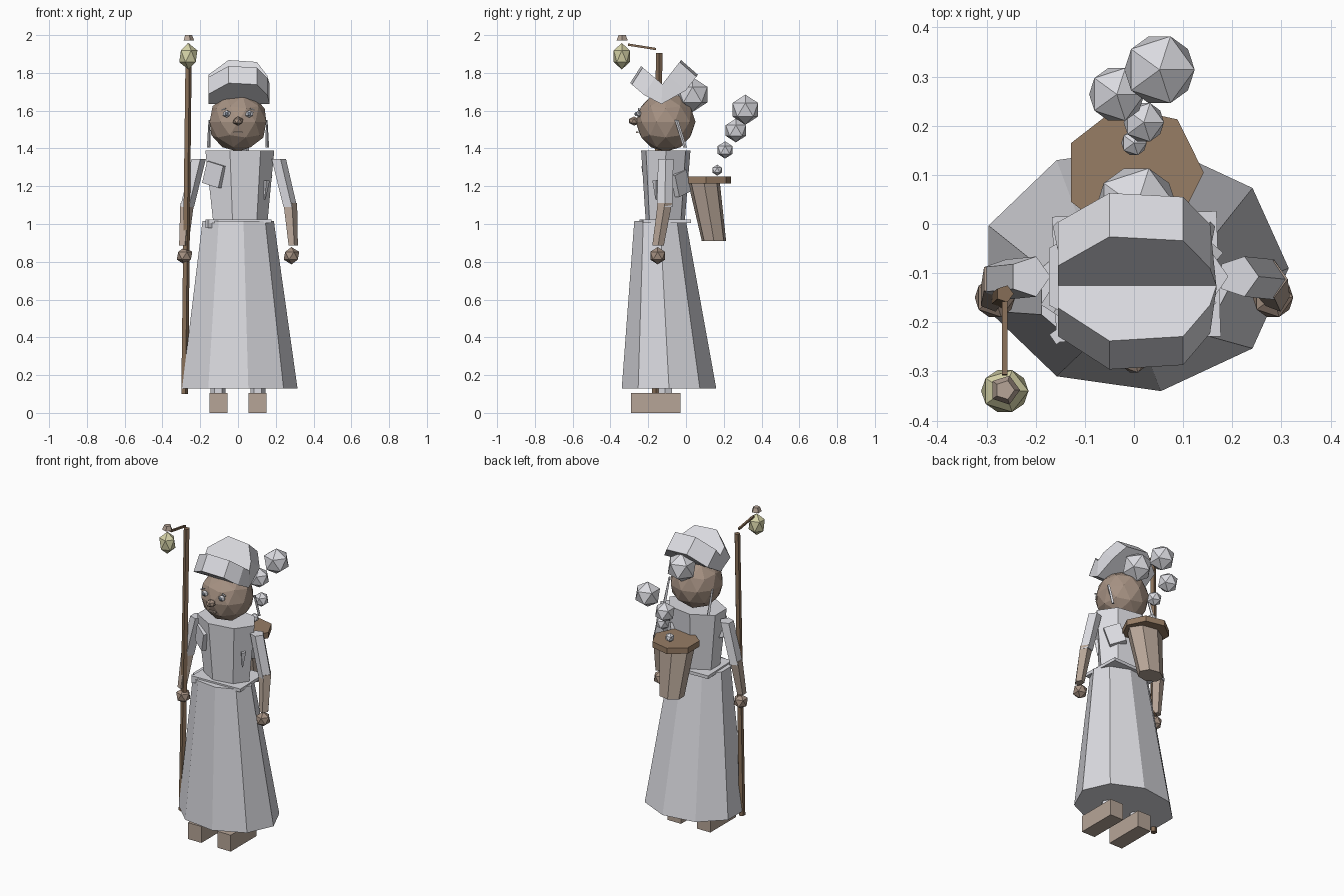
import bpy, bmesh
from math import cos, sin, tau, radians
from mathutils import Vector

cube = bpy.data.objects.get("Cube")
if cube:
    bpy.data.objects.remove(cube)


def material(name, rgb):
    m = bpy.data.materials.new(name)
    m.use_nodes = True
    m.diffuse_color = (*rgb, 1)
    m.node_tree.nodes["Principled BSDF"].inputs["Base Color"].default_value = (*rgb, 1)
    return m


CLOTH = material("pale_cloth", (0.71, 0.71, 0.75))
SKIN = material("skin", (0.38, 0.285, 0.225))
LEATHER = material("tan_leather", (0.47, 0.375, 0.31))
WOOD = material("wood", (0.24, 0.155, 0.095))
LID = material("lid_wood", (0.31, 0.205, 0.13))
GLOW = material("lantern_yellow", (0.67, 0.65, 0.39))
EYE = material("eye_blue", (0.36, 0.42, 0.52))


def finish(name, bm, mat):
    bmesh.ops.recalc_face_normals(bm, faces=bm.faces)
    me = bpy.data.meshes.new(name)
    bm.to_mesh(me)
    bm.free()
    me.materials.append(mat)
    ob = bpy.data.objects.new(name, me)
    bpy.context.collection.objects.link(ob)
    return ob


def loft(name, rings, sides, mat):
    """Capped stack of horizontal rings: (centre, x radius, y radius)."""
    bm = bmesh.new()
    loops = []
    for (cx, cy, cz), rx, ry in rings:
        loops.append([bm.verts.new((cx + rx * cos(tau * i / sides),
                                    cy + ry * sin(tau * i / sides), cz))
                      for i in range(sides)])
    for a, b in zip(loops, loops[1:]):
        for i in range(sides):
            j = (i + 1) % sides
            bm.faces.new((a[i], a[j], b[j], b[i]))
    bm.faces.new(loops[0])
    bm.faces.new(loops[-1])
    return finish(name, bm, mat)


def ball(name, loc, size, mat, detail=1):
    bm = bmesh.new()
    bmesh.ops.create_icosphere(bm, subdivisions=detail, radius=1)
    ob = finish(name, bm, mat)
    ob.location = loc
    ob.scale = size if isinstance(size, tuple) else (size,) * 3
    return ob


def box(name, loc, size, mat, rot=(0, 0, 0)):
    bm = bmesh.new()
    bmesh.ops.create_cube(bm, size=1)
    ob = finish(name, bm, mat)
    ob.location, ob.scale = loc, size
    ob.rotation_euler = [radians(a) for a in rot]
    return ob


def hat_half(name, rise, drop):
    """Half disc leaning up from the fold across the head."""
    bm = bmesh.new()
    outline = [(-0.155, 0), (-0.155, 0.4), (-0.05, 1), (0.1, 0.92), (0.155, 0.35), (0.168, 0)]
    fold_top, fold_low = Vector((0, -0.125, 1.74)), Vector((0, -0.13, 1.635))
    top, low = [], []
    for x, t in outline:
        p = fold_top + Vector((x, rise[0] * t, rise[1] * t))
        q = p + Vector((0, *drop)) if t else fold_low + Vector((x, 0, 0))
        top.append(bm.verts.new(p))
        low.append(bm.verts.new(q))
    n = len(outline)
    bm.faces.new(top)
    bm.faces.new(low)
    for i in range(n):
        j = (i + 1) % n
        bm.faces.new((top[i], top[j], low[j], low[i]))
    return finish(name, bm, CLOTH)


# Dress with a square belt whose corners stand out
loft("skirt", [((0, -0.09, 0.13), 0.315, 0.254), ((-0.005, -0.137, 1.015), 0.195, 0.139)], 9, CLOTH)
loft("bodice", [((0.005, -0.11, 1.0), 0.15, 0.105), ((0, -0.107, 1.39), 0.192, 0.134)], 7, CLOTH)
box("belt", (0.005, -0.107, 1.015), (0.335, 0.255, 0.02), CLOTH, (0, 0, 2))
box("belt_knot", (-0.155, -0.228, 1.002), (0.025, 0.025, 0.045), CLOTH, (0, 0, 35))
box("chest_patch", (-0.118, -0.175, 1.262), (0.105, 0.06, 0.12), CLOTH, (0, 15, -33))
box("back_patch", (0.115, -0.035, 1.215), (0.1, 0.05, 0.12), CLOTH, (0, 18, -40))
loft("side_pin", [((0.142, -0.158, 1.13), 0.004, 0.004), ((0.15, -0.16, 1.23), 0.018, 0.018)], 4, CLOTH)

# Head and face
ball("head", (0, -0.108, 1.541), 0.158, SKIN, 2)
ball("nose", (0, -0.275, 1.545), (0.03, 0.032, 0.024), SKIN)
box("mouth", (0, -0.258, 1.485), (0.05, 0.012, 0.008), LEATHER)
ball("hair_bun", (0.005, 0.035, 1.685), 0.092, CLOTH)

# Folded hat
hat_half("hat_front", (-0.113, 0.096), (-0.058, -0.09))
hat_half("hat_back", (0.099, 0.128), (0.089, -0.078))

# Paired parts
for side, s in (("left", 1), ("right", -1)):
    ball(side + "_eye", (s * 0.06, -0.25, 1.583), (0.024, 0.014, 0.02), CLOTH)
    ball(side + "_pupil", (s * 0.06, -0.265, 1.583), (0.011, 0.008, 0.011), EYE)
    box(side + "_eyebrow", (s * 0.075, -0.25, 1.608), (0.025, 0.01, 0.006), CLOTH, (0, s * 20, 0))
    loft(side + "_hair_strand", [((s * 0.155, -0.005, 1.405), 0.01, 0.01),
                                 ((s * 0.152, -0.05, 1.55), 0.004, 0.01)], 4, CLOTH)
    loft(side + "_sleeve", [((s * 0.273, -0.113, 1.09), 0.04, 0.043),
                            ((s * 0.212, -0.107, 1.345), 0.042, 0.043)], 5, CLOTH)
    loft(side + "_forearm", [((s * 0.29, -0.148, 0.885), 0.027, 0.032),
                             ((s * 0.273, -0.112, 1.11), 0.04, 0.04)], 5, LEATHER)
    ball(side + "_hand", (s * 0.283, -0.15, 0.832), 0.046, SKIN)
    loft(side + "_leg", [((s * 0.105, -0.11, 0.09), 0.04, 0.04),
                         ((s * 0.105, -0.11, 0.16), 0.04, 0.04)], 6, CLOTH)
    box(side + "_shoe", (s * 0.104, -0.16, 0.053), (0.095, 0.26, 0.105), LEATHER)

# Staff with hanging lantern
loft("staff", [((-0.284, -0.16, 0.1), 0.02, 0.02), ((-0.263, -0.142, 1.905), 0.018, 0.018)], 5, WOOD)
box("lantern_arm", (-0.263, -0.233, 1.938), (0.012, 0.15, 0.012), WOOD, (-9, 0, 0))
ball("lantern", (-0.263, -0.34, 1.888), (0.054, 0.05, 0.07), GLOW)
loft("lantern_cap", [((-0.263, -0.338, 1.972), 0.031, 0.031), ((-0.263, -0.338, 2.0), 0.02, 0.02)], 5, LEATHER)

# Back basket and lid
loft("basket", [((0.0, 0.148, 0.91), 0.08, 0.066), ((0, 0.096, 1.215), 0.115, 0.086)], 7, LEATHER)
loft("basket_lid", [((0, 0.105, 1.215), 0.142, 0.138), ((0, 0.105, 1.252), 0.142, 0.138)], 7, LID)

# Smoke puffs rising from the lid
for i, (x, y, z, r) in enumerate([(0, 0.165, 1.285, 0.029), (0.02, 0.207, 1.392, 0.046),
                                  (-0.035, 0.264, 1.495, 0.063), (0.052, 0.314, 1.605, 0.08)]):
    ball(f"smoke_puff_{i + 1}", (x, y, z), r, CLOTH)
